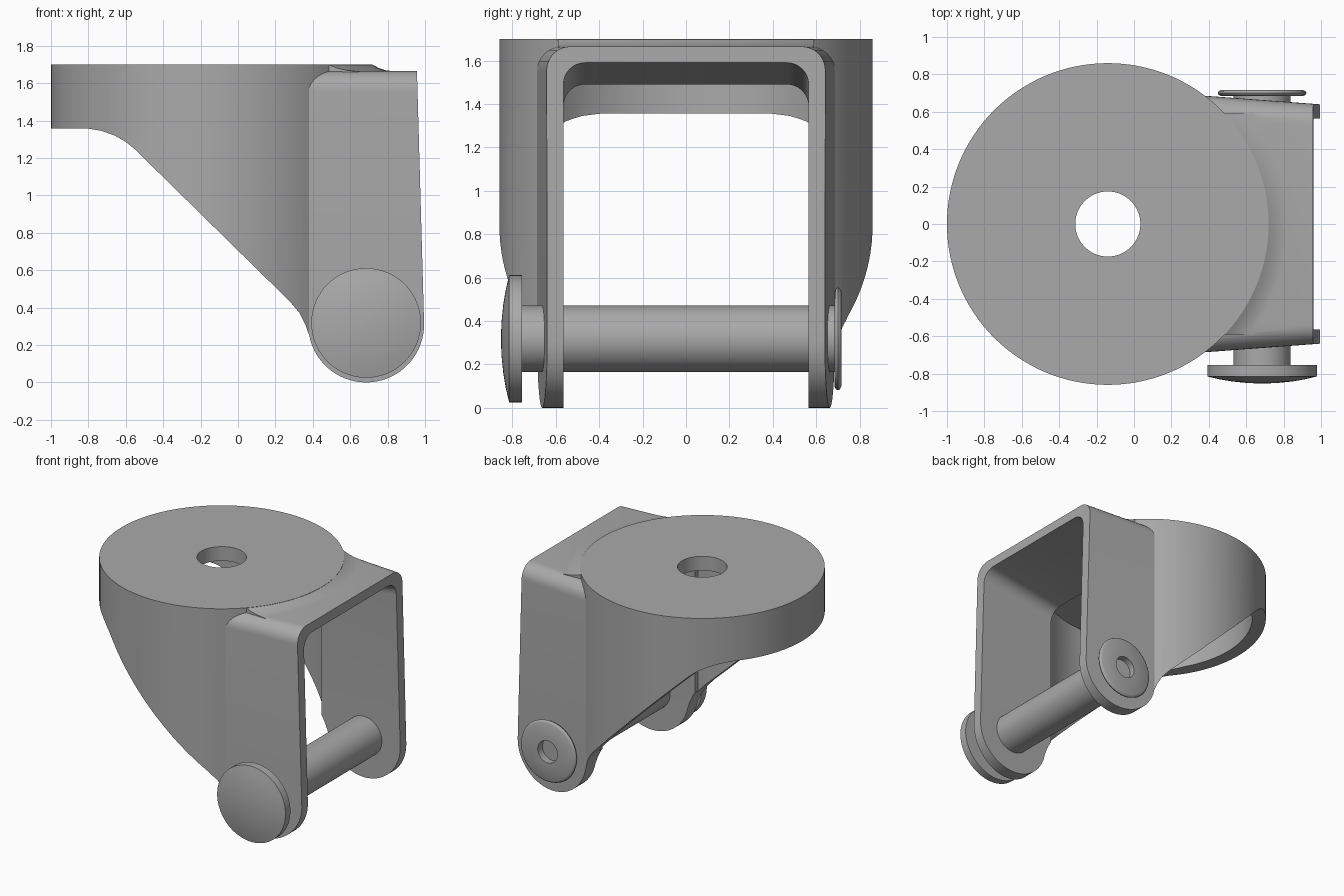
import bpy, bmesh, math

cube = bpy.data.objects.get("Cube")
if cube:
    bpy.data.objects.remove(cube, do_unlink=True)

steel = bpy.data.materials.new("grey steel")
steel.use_nodes = True
COLOUR = (0.4, 0.4, 0.4, 1)
steel.diffuse_color = COLOUR
steel.node_tree.nodes["Principled BSDF"].inputs["Base Color"].default_value = COLOUR


def loft(name, rings, cyclic=False):
    """Skin a list of equal rings; cap the ends unless cyclic."""
    bm = bmesh.new()
    loops = [[bm.verts.new(p) for p in ring] for ring in rings]
    n = len(loops[0])
    pairs = list(zip(loops, loops[1:]))
    if cyclic:
        pairs.append((loops[-1], loops[0]))
    else:
        bm.faces.new(loops[0])
        bm.faces.new(loops[-1])
    for a, b in pairs:
        for i in range(n):
            j = (i + 1) % n
            bm.faces.new((a[i], a[j], b[j], b[i]))
    bmesh.ops.recalc_face_normals(bm, faces=bm.faces)
    mesh = bpy.data.meshes.new(name)
    bm.to_mesh(mesh)
    bm.free()
    mesh.materials.append(steel)
    ob = bpy.data.objects.new(name, mesh)
    bpy.context.collection.objects.link(ob)
    return ob


def turned(name, profile, axis, centre, cyclic=False, n=96):
    """Rings given as (position along axis, radius)."""
    rings = []
    for t, r in profile:
        ring = []
        for i in range(n):
            a = 2 * math.pi * i / n
            u, v = centre[0] + r * math.cos(a), centre[1] + r * math.sin(a)
            ring.append((u, v, t) if axis == "z" else (u, t, v))
        rings.append(ring)
    return loft(name, rings, cyclic)


def arch(x, half, top, radius, bottom=-0.5):
    """Section across x: an upright slab with rounded top corners."""
    pts = [(x, -half, bottom), (x, half, bottom)]
    for side in (0, 1):
        for i in range(9):
            a = math.pi / 2 * (side + i / 8)
            cy = (half - radius) * (1 if side == 0 else -1)
            pts.append((x, cy + radius * math.cos(a), top - radius + radius * math.sin(a)))
    return pts


def block(name, x0, x1, half, z0, z1):
    return loft(name, [[(x, -half, z0), (x, half, z0), (x, half, z1), (x, -half, z1)]
                       for x in (x0, x1)])


def combine(target, tool, operation):
    mod = target.modifiers.new("cut", "BOOLEAN")
    mod.operation, mod.object, mod.solver = operation, tool, "EXACT"
    bpy.context.view_layer.objects.active = target
    bpy.ops.object.modifier_apply(modifier=mod.name)
    bpy.data.objects.remove(tool, do_unlink=True)


def smooth(ob, angle=30):
    bpy.ops.object.select_all(action="DESELECT")
    ob.select_set(True)
    bpy.context.view_layer.objects.active = ob
    bpy.ops.object.shade_smooth_by_angle(angle=math.radians(angle))


HUB = (-0.14, 0)
AXLE = (0.685, 0.318)

# Fork outer mass: round hub, tapered arch and a soft blend between them
fork = turned("fork_housing", [(-0.3, 0.86), (1.7, 0.86)], "z", HUB, n=128)
combine(fork, loft("arch", [arch(0.2, 0.699, 1.665, 0.11), arch(1.1, 0.632, 1.665, 0.11)]), "UNION")
blend = turned("blend", [(1.6, 0.98), (1.662, 0.98), (1.669, 0.93), (1.682, 0.89), (1.698, 0.86)],
               "z", HUB, n=128)
combine(blend, block("blend_limit", 0.3, 1.1, 0.59, 1.5, 1.8), "INTERSECT")
combine(fork, blend, "UNION")

# Side outline: sloping underside, round leg ends, leaning front edge
outline = [(-1.1, 1.8), (-1.1, 1.357), (-0.8, 1.357), (-0.73, 1.345), (-0.66, 1.32),
           (-0.6, 1.286), (-0.55, 1.245), (0.28, 0.43), (0.33, 0.37), (0.36, 0.31)]
for i in range(33):
    a = math.pi * (1.06 + 0.94 * i / 32)
    outline.append((0.685 + 0.31 * math.cos(a), 0.31 + 0.31 * math.sin(a)))
outline.append((0.953, 1.8))
combine(fork, loft("outline", [[(x, y, z) for x, z in outline] for y in (-1.2, 1.2)]), "INTERSECT")

# Hollow hub, wheel channel with a sloping roof, and centre hole
cavity = turned("cavity", [(-0.5, 0.76), (1.59, 0.76)], "z", HUB, n=128)
combine(cavity, block("cavity_limit", -1.5, 0.32, 1.3, -1, 2), "INTERSECT")
combine(fork, cavity, "DIFFERENCE")
combine(fork, loft("channel", [arch(0.3, 0.565, 1.487, 0.1), arch(1.2, 0.565, 1.628, 0.1)]), "DIFFERENCE")
combine(fork, turned("centre_hole", [(1.4, 0.174), (1.9, 0.174)], "z", HUB), "DIFFERENCE")
smooth(fork)

# Axle pin with domed head and hollow tail
pin = turned("axle_pin", [(-0.853, 0.01), (-0.85, 0.08), (-0.842, 0.16), (-0.83, 0.23),
                          (-0.815, 0.293), (-0.755, 0.293), (-0.755, 0.153), (0.7, 0.153),
                          (0.7, 0.085), (0.5, 0.085)], "y", AXLE)
smooth(pin)

# Rounded flange riveted over the tail
flange = turned("tail_flange", [(0.685, 0.085), (0.685, 0.22), (0.69, 0.232), (0.7, 0.237),
                                (0.71, 0.232), (0.716, 0.22), (0.716, 0.085)],
                "y", AXLE, cyclic=True)
smooth(flange, 50)
